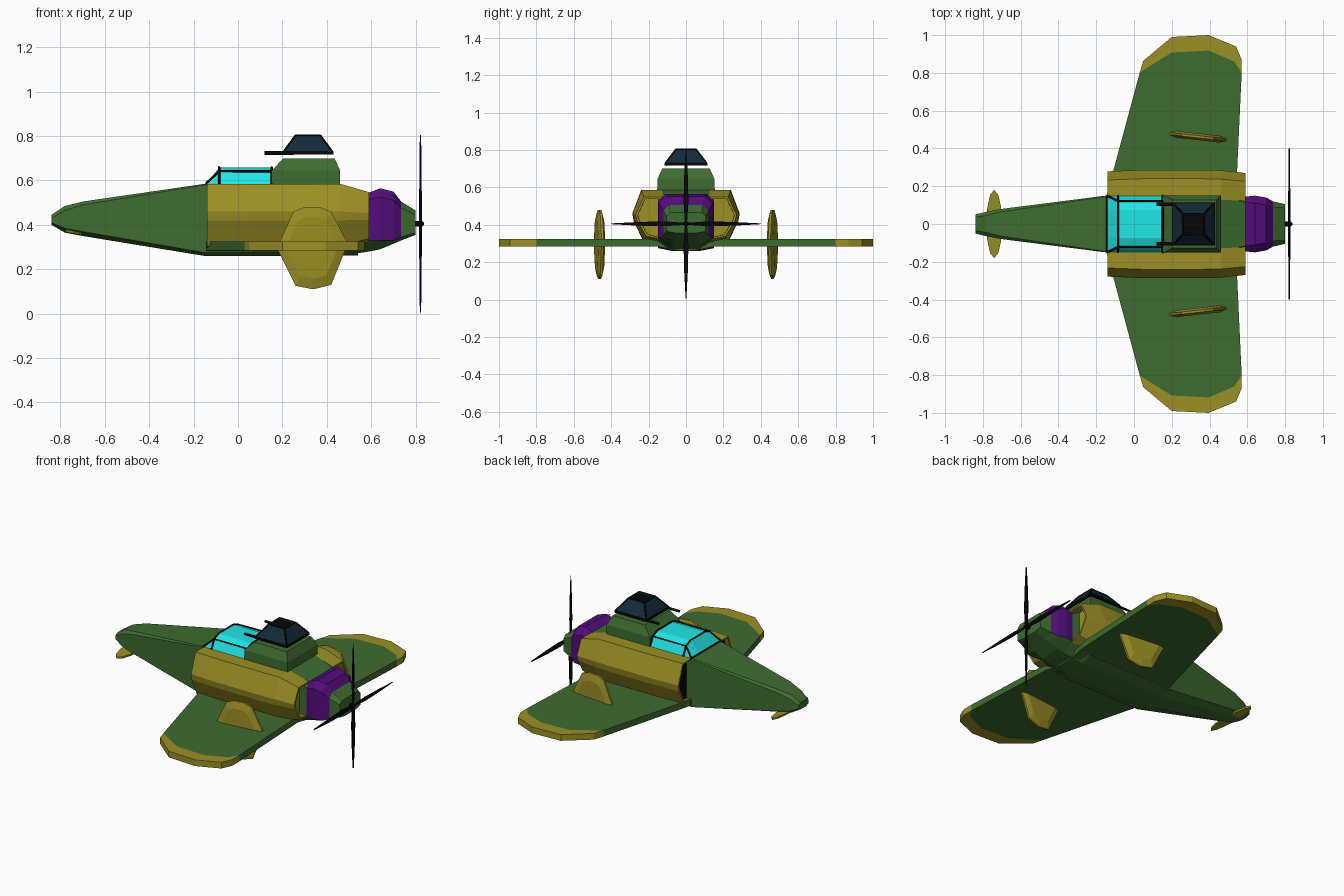
import bpy, bmesh, math
from mathutils import Vector

cube = bpy.data.objects.get("Cube")
if cube:
    bpy.data.objects.remove(cube, do_unlink=True)


def material(name, rgb):
    m = bpy.data.materials.new(name)
    m.use_nodes = True
    m.diffuse_color = (*rgb, 1)
    m.node_tree.nodes["Principled BSDF"].inputs["Base Color"].default_value = (*rgb, 1)
    return m


GREEN = material("leaf green", (0.048, 0.150, 0.030))
OLIVE = material("olive yellow", (0.330, 0.280, 0.018))
PURPLE = material("purple", (0.085, 0.004, 0.200))
CYAN = material("cyan glass", (0.015, 0.800, 0.800))
NAVY = material("dark navy glass", (0.006, 0.024, 0.040))
BLACK = material("black", (0.002, 0.002, 0.002))


def loft(name, rings, mats, mirror=False, start_inset=None, end_inset=None, rule=None):
    """Skin closed rings; each inset is (thickness, depth, material slot)."""
    bm = bmesh.new()
    rows = [[bm.verts.new(p) for p in ring] for ring in rings]
    n = len(rows[0])
    for a, b in zip(rows, rows[1:]):
        for i in range(n):
            j = (i + 1) % n
            bm.faces.new((a[i], a[j], b[j], b[i]))
    caps = [bm.faces.new(rows[0]), bm.faces.new(rows[-1])]
    bmesh.ops.recalc_face_normals(bm, faces=bm.faces)
    for face, inset in zip(caps, (start_inset, end_inset)):
        if inset:
            bmesh.ops.inset_region(bm, faces=[face], thickness=inset[0])
            bmesh.ops.inset_region(bm, faces=[face], thickness=0.001, depth=inset[1])
            face.material_index = inset[2]
    if rule:
        for f in bm.faces:
            f.material_index = rule(f.calc_center_median())
    return finish(name, bm, mats, mirror)


def finish(name, bm, mats, mirror=False):
    me = bpy.data.meshes.new(name)
    bm.to_mesh(me)
    bm.free()
    for m in mats:
        me.materials.append(m)
    ob = bpy.data.objects.new(name, me)
    bpy.context.collection.objects.link(ob)
    if mirror:
        mod = ob.modifiers.new("Mirror", 'MIRROR')
        mod.use_axis = (False, True, False)
        mod.use_clip = True
    return ob


def rods(name, paths, radius, mat):
    """Thin four-sided bars along straight paths."""
    cu = bpy.data.curves.new(name, 'CURVE')
    cu.dimensions = '3D'
    cu.bevel_depth = radius
    cu.bevel_resolution = 0
    cu.use_fill_caps = True
    for path in paths:
        s = cu.splines.new('POLY')
        s.points.add(len(path) - 1)
        for pt, co in zip(s.points, path):
            pt.co = (*co, 1)
    cu.materials.append(mat)
    ob = bpy.data.objects.new(name, cu)
    bpy.context.collection.objects.link(ob)


def both(half):
    """Complete a symmetric ring of (y, z) points."""
    return half + [(-y, z) for y, z in reversed(half)]


def rect(x0, x1, y, z):
    return [(x0, -y, z), (x1, -y, z), (x1, y, z), (x0, y, z)]


# Fuselage: x, half width, bottom, lower edge, top, top chamfer
stations = [(-.84, .05, .40, .41, .445, .015), (-.78, .065, .365, .385, .485, .02),
            (-.70, .08, .35, .37, .505, .015), (-.15, .15, .26, .275, .585, .005),
            (.46, .15, .26, .28, .585, .005), (.59, .145, .28, .33, .545, .03),
            (.64, .15, .29, .33, .565, .04), (.70, .14, .315, .33, .55, .04),
            (.735, .12, .33, .345, .505, .03), (.80, .105, .355, .365, .465, .02)]
hull = []
for x, w, bot, lo, top, c in stations:
    half = [(w * .5, bot), (w, lo), (w, top - c), (w - c, top)]
    hull.append([(x, y, z) for y, z in both(half)])
loft("fuselage", hull, [GREEN, PURPLE],
     rule=lambda c: int(.59 < c.x < .735 and c.z > .34))

# Side pods with dark intakes in front and hollow outlets behind
pod = [(.13, .585), (.24, .585), (.287, .46), (.28, .42), (.225, .305), (.13, .285)]
pod_rings = []
for x, sy, sz in [(-.14, .97, 1), (.05, 1, 1), (.35, 1, 1), (.46, .99, 1), (.59, .94, .75)]:
    pod_rings.append([(x, y * sy, .435 + (z - .435) * sz) for y, z in pod])
loft("side_pods", pod_rings, [OLIVE, BLACK], mirror=True,
     start_inset=(.012, -.03, 1), end_inset=(.012, -.05, 0))

# Wings with coloured tips
Z0, Z1 = .285, .325
outer = [(.03, .80), (.05, .865), (.20, .99), (.395, 1), (.54, .94), (.57, .87), (.57, .80)]
inner = [(.03, .80), (.09, .84), (.20, .908), (.395, .918), (.53, .86), (.555, .825), (.57, .80)]
bm = bmesh.new()
root = [(.54, .15), (-.145, .15)]
prism = [[bm.verts.new((x, y, z)) for x, y in inner + root] for z in (Z0, Z1)]
for ring in prism:
    bm.faces.new(ring)
for i in range(len(prism[0])):
    j = (i + 1) % len(prism[0])
    bm.faces.new((prism[0][i], prism[0][j], prism[1][j], prism[1][i]))
bmesh.ops.recalc_face_normals(bm, faces=bm.faces)
finish("wings", bm, [GREEN], mirror=True)
loft("wing_tips", [[(*a, Z0), (*b, Z0), (*b, Z1), (*a, Z1)] for a, b in zip(inner, outer)],
     [OLIVE], mirror=True)
loft("wing_centre", [[(x, y, z) for y, z in both([(.04, .262), (.16, Z0), (.16, Z1)])]
                     for x in (-.145, .54)], [GREEN])

# Vertical fins through the wings, slightly toed in
profile = [(.25, .46), (.30, .48), (.37, .48), (.42, .46), (.495, .315),
           (.42, .13), (.34, .11), (.26, .125), (.175, .295)]


def fin_y(x):
    return .48 - (x - .175) * .11


def fin_ring(scale, offset):
    pts = [(.335 + (x - .335) * scale, .30 + (z - .30) * scale) for x, z in profile]
    return [(x, fin_y(x) + offset, z) for x, z in pts]


loft("wing_fins", [fin_ring(.75, -.018), fin_ring(1, -.006), fin_ring(1, .006),
                   fin_ring(.75, .018)], [OLIVE], mirror=True)

# Small flat plane under the slim end
tail = []
for k in range(12):
    a = math.tau * k / 12
    tail.append((-.74 + .042 * math.cos(a), .18 * math.sin(a), .367 - .008 * math.cos(a)))
loft("tail_plane", [[(x, y, z + d) for x, y, z in tail] for d in (-.006, .006)], [OLIVE])

# Canopy glass and its frame
loft("canopy", [[(-.14, y, .586 + z) for y, z in both([(.148, 0), (.147, .002), (.07, .003)])],
                *[[(x, y, z) for y, z in both([(.148, .585), (.122, .64), (.075, .658)])]
                  for x in (-.085, .155)]], [CYAN])
arch = [(.15, .585), (.122, .641), (.075, .66)]
arch = arch + [(-y, z) for y, z in reversed(arch)]
frame = [[(x, y, z) for y, z in arch] for x in (-.085, .152)]
for s in (-1, 1):
    frame.append([(-.143, s * .15, .587), (-.085, s * .122, .641), (.152, s * .122, .641)])
frame.append([(-.143, -.15, .587), (-.143, .15, .587)])
rods("canopy_frame", frame, .006, BLACK)

# Turret base
loft("turret_base", [rect(.15, .46, .152, .57), rect(.152, .46, .152, .645),
                     rect(.205, .435, .127, .70)], [GREEN])

# Turret: black rim, dark glass, frame, guns
loft("turret_rim", [rect(.20, .43, .115, .716), rect(.20, .43, .115, .73)], [BLACK])
loft("turret_glass", [rect(.205, .425, .11, .73), rect(.258, .372, .055, .803)],
     [NAVY, BLACK], end_inset=(.008, -.01, 1))
low, high = rect(.205, .425, .11, .73), rect(.258, .372, .055, .802)
rods("turret_frame", [[a, b] for a, b in zip(low, high)] + [high + high[:1]], .005, BLACK)
rods("turret_guns", [[(.12, s * .105, .723), (.25, s * .105, .723)] for s in (-1, 1)],
     .009, BLACK)

# Four-bladed propeller
HUB = Vector((.822, 0, .405))
for k in range(4):
    a = math.tau * k / 4
    along = Vector((0, math.cos(a), math.sin(a)))
    side = Vector((0, -math.sin(a), math.cos(a)))
    rings = []
    for r, w, t in [(.01, .006, .004), (.12, .013, .004), (.25, .010, .003), (.40, .002, .002)]:
        rings.append([HUB + along * r + side * u * w + Vector((v * t + u * t * .5, 0, 0))
                      for u, v in [(-1, -1), (1, -1), (1, 1), (-1, 1)]])
    loft("propeller_blade", rings, [BLACK])
hub_rings = []
for x, r in [(.795, .012), (.828, .014), (.838, .005)]:
    hub_rings.append([(x, r * math.cos(math.tau * k / 8), HUB.z + r * math.sin(math.tau * k / 8))
                      for k in range(8)])
loft("propeller_hub", hub_rings, [BLACK])
